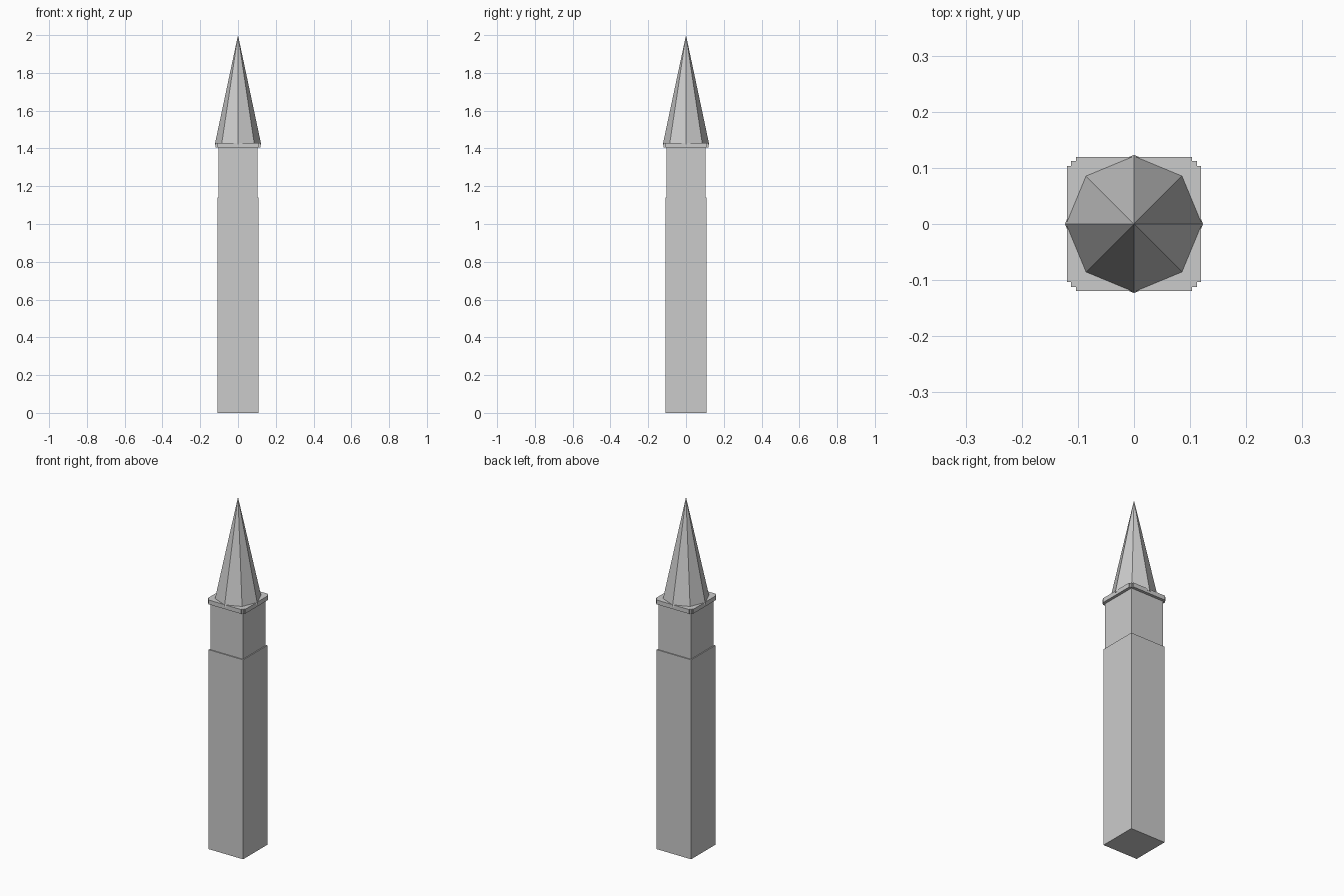
import bpy, bmesh, math

if "Cube" in bpy.data.objects:
    bpy.data.objects.remove(bpy.data.objects["Cube"])


def make(name, bm):
    bmesh.ops.recalc_face_normals(bm, faces=bm.faces)
    me = bpy.data.meshes.new(name)
    bm.to_mesh(me)
    bm.free()
    ob = bpy.data.objects.new(name, me)
    bpy.context.collection.objects.link(ob)
    return ob


def prism(name, outline, z0, z1):
    bm = bmesh.new()
    face = bm.faces.new([bm.verts.new((x, y, z0)) for x, y in outline])
    ext = bmesh.ops.extrude_face_region(bm, geom=[face], use_keep_orig=True)
    for v in ext["geom"]:
        if isinstance(v, bmesh.types.BMVert):
            v.co.z = z1
    return make(name, bm)


def four_fold(corner):
    # rotate one corner's points around z into a closed outline
    pts = []
    for _ in range(4):
        pts += corner
        corner = [(-y, x) for x, y in corner]
    return pts


# square shafts
prism("lower_shaft", four_fold([(0.109, 0.109)]), 0, 1.14)
prism("upper_shaft", four_fold([(0.103, 0.103)]), 1.14, 1.405)

# cap slab with stepped corners
a, b, c = 0.119, 0.112, 0.103
prism("cap_slab", four_fold([(a, c), (b, c), (b, b - 0.0), (c, b), (c, a)]), 1.405, 1.43)

# octagonal spire, corners on the axes
z0, r = 1.42, 0.123
bm = bmesh.new()
ring = [bm.verts.new((r * math.cos(i * math.pi / 4), r * math.sin(i * math.pi / 4), z0)) for i in range(8)]
tip = bm.verts.new((0, 0, 2.0))
bm.faces.new(ring)
for i in range(8):
    bm.faces.new((ring[i], ring[(i + 1) % 8], tip))
make("spire", bm)
